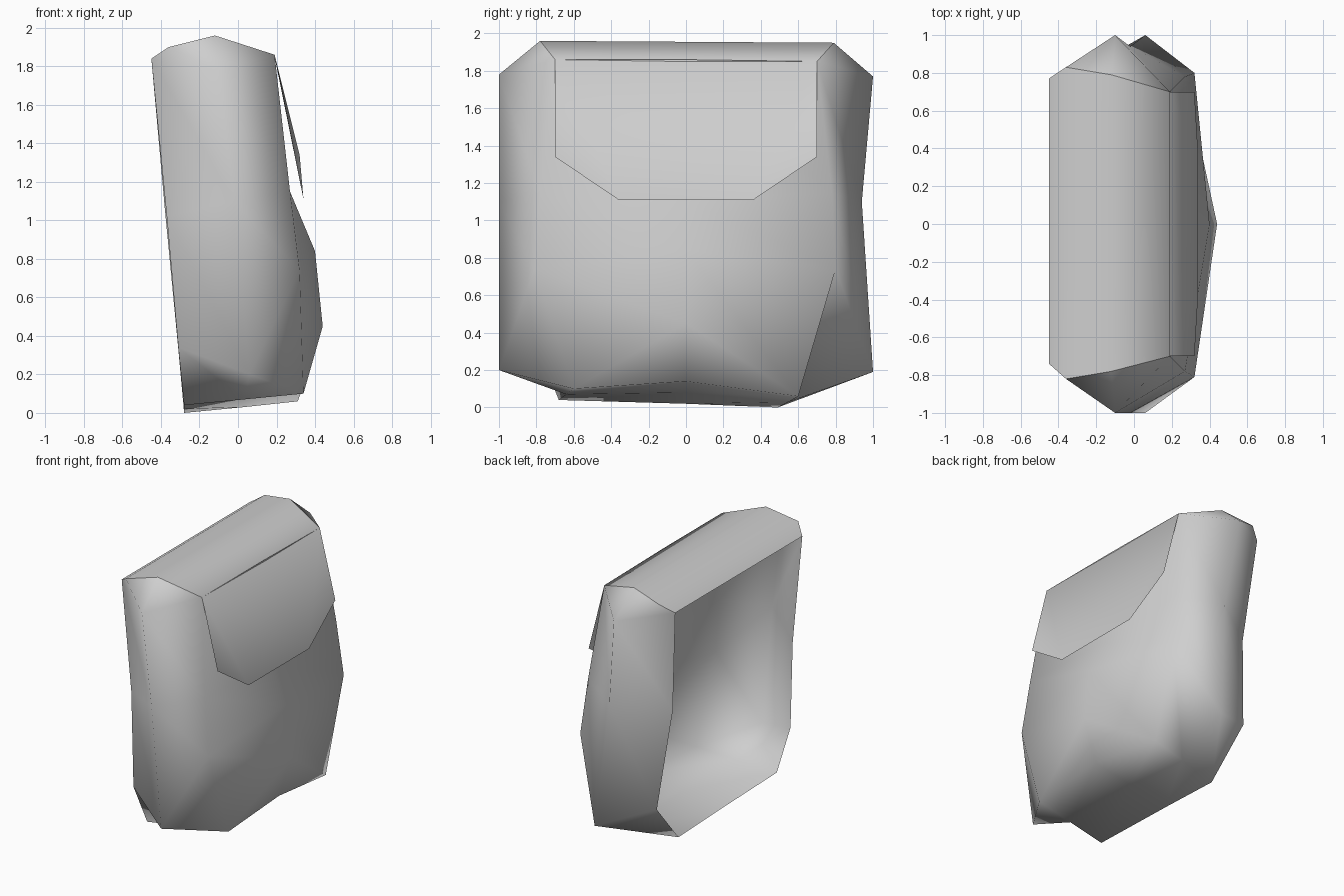
import bpy
import bmesh

default_cube = bpy.data.objects.get("Cube")
if default_cube:
    bpy.data.objects.remove(default_cube, do_unlink=True)

# Single cloth colour
cloth = bpy.data.materials.new("light_grey_cloth")
cloth.use_nodes = True
cloth.diffuse_color = (0.62, 0.62, 0.62, 1)
cloth.node_tree.nodes["Principled BSDF"].inputs["Base Color"].default_value = (0.62, 0.62, 0.62, 1)


class Sheet:
    """Collects faces by corner position and turns them into one smooth object."""

    def __init__(self):
        self.mesh = bmesh.new()
        self.corners = {}

    def corner(self, position):
        if position not in self.corners:
            self.corners[position] = self.mesh.verts.new(position)
        return self.corners[position]

    def face(self, *points, flip=False):
        ordered = reversed(points) if flip else points
        self.mesh.faces.new([self.corner(p) for p in ordered])

    def strip(self, first, second):
        for i in range(len(first) - 1):
            self.face(first[i], first[i + 1], second[i + 1], second[i])

    def finish(self, name):
        data = bpy.data.meshes.new(name)
        self.mesh.to_mesh(data)
        self.mesh.free()
        for polygon in data.polygons:
            polygon.use_smooth = True
        data.materials.append(cloth)
        part = bpy.data.objects.new(name, data)
        bpy.context.collection.objects.link(part)
        return part


# Cross-section rings: down one end, along the bottom, up the other end
rim = [(-.45, -.74, 1.84), (-.37, -.74, 1.02), (-.31, -.8, .34), (-.28, -.68, .04),
       (-.28, 0, .02),
       (-.28, .49, 0), (-.31, .79, .33), (-.38, .7, 1.06), (-.45, .77, 1.84)]
middle = [(-.1, -1, 1.78), (-.02, -1, 1.1), (.06, -1, .2), (.03, -.64, .07),
          (.03, 0, .08),
          (.03, .55, .03), (.06, 1, .19), (-.02, .94, 1.1), (-.1, 1, 1.77)]
front = [(.19, -.7, 1.86), (.27, -.78, 1.15), (.32, -.81, .74), (.34, -.6, .1),
         (.34, 0, .14),
         (.31, .6, .06), (.32, .8, .74), (.27, .78, 1.15), (.19, .7, 1.85)]
# Bulging centre line of the front panel, top to bottom
centre = [(.19, 0, 1.86), (.27, 0, 1.11), (.4, 0, .84), (.44, 0, .45)]
# Ends of the top cover, from the open back to the front fold
cover_ends = [
    [rim[0], (-.36, -.82, 1.9), (-.12, -.78, 1.96), front[0]],
    [rim[-1], (-.36, .83, 1.9), (-.12, .79, 1.95), front[-1]],
]

# Pouch body: sides, bottom and front panel, open at the back
body = Sheet()
body.strip(rim, middle)
body.strip(middle, front)
for edge, flip in ((front, False), (front[::-1], True)):
    for i in range(3):
        body.face(edge[i], edge[i + 1], centre[i + 1], centre[i], flip=flip)
    body.face(edge[3], edge[4], centre[3], flip=flip)

# Gussets joining the ends to the cover
for end, tip, flip in zip(cover_ends, (middle[0], middle[-1]), (False, True)):
    for near, far in zip(end, end[1:]):
        body.face(tip, far, near, flip=flip)
body.finish("pouch_body")

# Top cover running over into the loose closing flap
flap = Sheet()
flap.strip(*cover_ends)
tips = []
for end, side in zip(cover_ends, (-1, 1)):
    shoulder = (.32, .7 * side, 1.34)
    tip = (.34, .36 * side, 1.11)
    flap.face(end[-1], shoulder, tip, flip=side > 0)
    tips.append(tip)
flap.face(cover_ends[0][-1], tips[0], tips[1], cover_ends[1][-1])
flap.finish("cover_flap")
